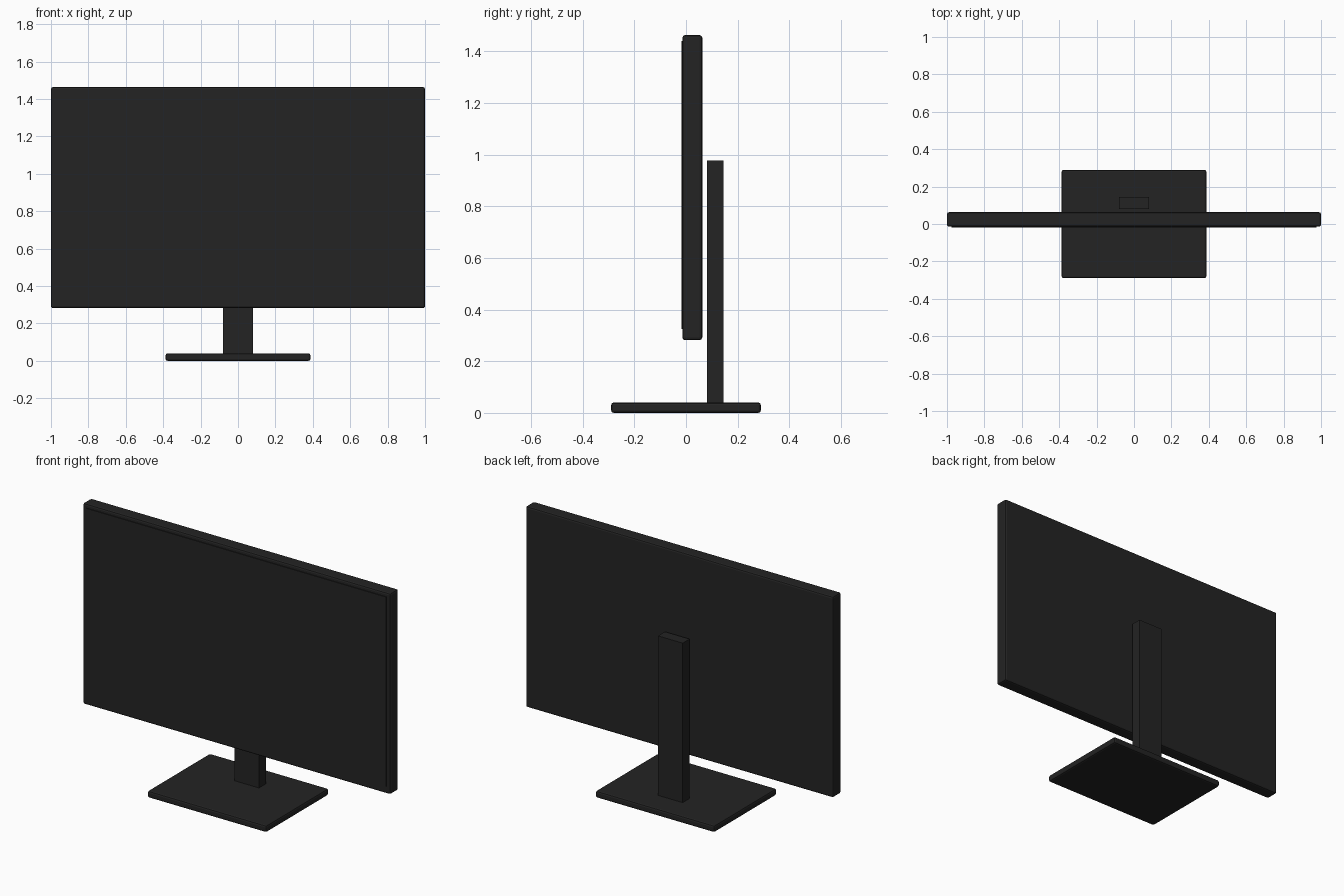
import bpy

if "Cube" in bpy.data.objects:
    bpy.data.objects.remove(bpy.data.objects["Cube"])

black = bpy.data.materials.new("black plastic")
black.diffuse_color = (0.017, 0.017, 0.017, 1)
black.use_nodes = True
black.node_tree.nodes["Principled BSDF"].inputs["Base Color"].default_value = black.diffuse_color


def box(name, x, y, z, bevel=0.0):
    """Box from (min, max) ranges, with optional rounded edges."""
    lims = (x, y, z)
    bpy.ops.mesh.primitive_cube_add(size=1, location=[(a + b) / 2 for a, b in lims])
    ob = bpy.context.object
    ob.name = name
    ob.scale = [b - a for a, b in lims]
    bpy.ops.object.transform_apply(location=False, rotation=False, scale=True)
    ob.data.materials.append(black)
    if bevel:
        mod = ob.modifiers.new("rounded edges", "BEVEL")
        mod.width = bevel
        mod.segments = 2
    return ob


# Display housing
box("display_housing", (-1, 1), (-0.014, 0.063), (0.282, 1.463), 0.01)
# Screen plate, slightly proud of the housing, with a deeper chin below
box("screen", (-0.975, 0.975), (-0.018, -0.01), (0.325, 1.44))
# Upright stand behind the display
box("stand_neck", (-0.08, 0.08), (0.081, 0.145), (0.038, 0.978))
# Foot plate
box("stand_base", (-0.387, 0.387), (-0.29, 0.29), (0, 0.04), 0.01)
